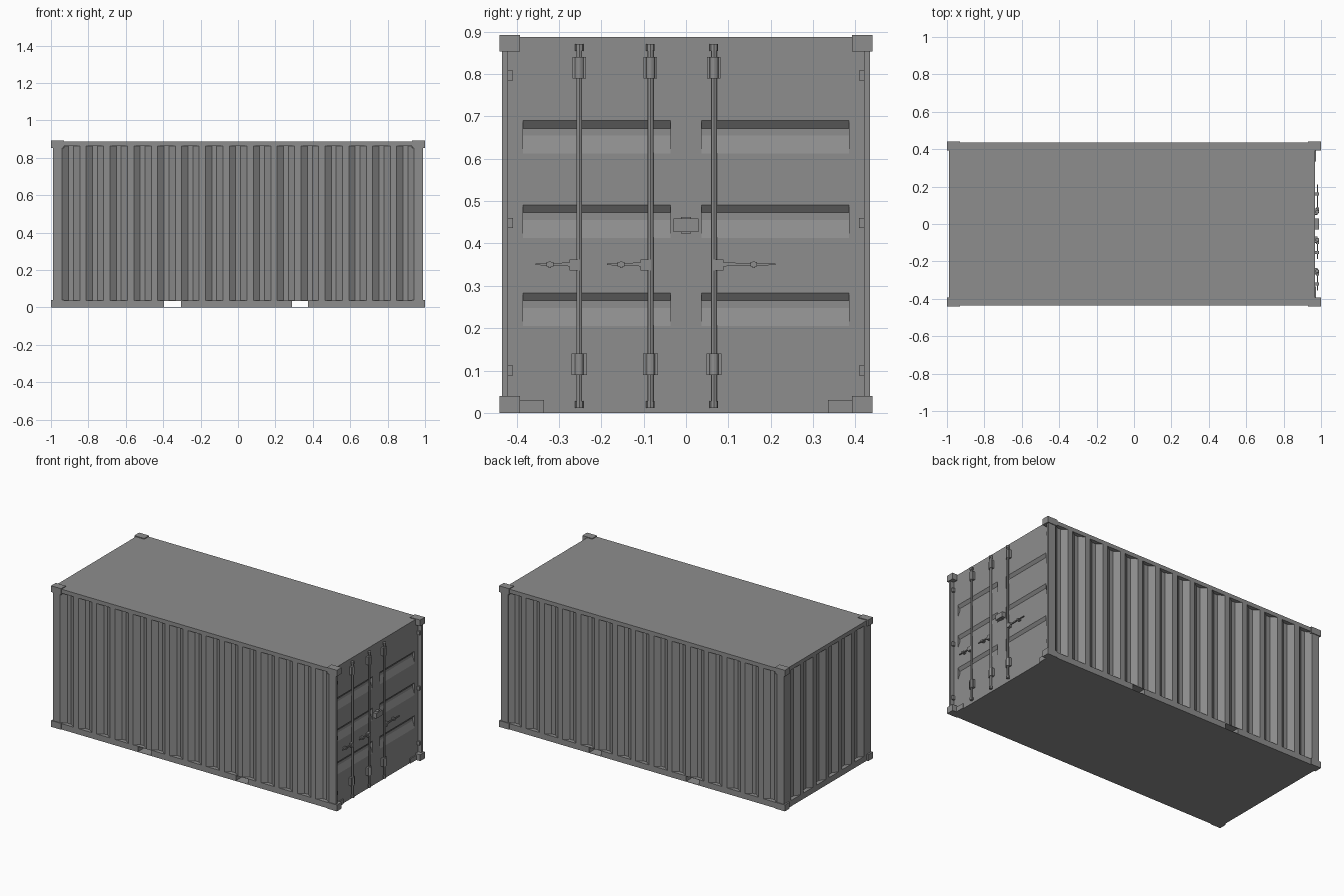
import bpy, bmesh
from mathutils import Vector

if "Cube" in bpy.data.objects:
    bpy.data.objects.remove(bpy.data.objects["Cube"])

grey = bpy.data.materials.new("container_grey")
grey.use_nodes = True
grey.diffuse_color = (0.27, 0.27, 0.27, 1)
grey.node_tree.nodes["Principled BSDF"].inputs["Base Color"].default_value = (0.27, 0.27, 0.27, 1)


def finish(name, bm):
    bmesh.ops.recalc_face_normals(bm, faces=bm.faces)
    mesh = bpy.data.meshes.new(name)
    bm.to_mesh(mesh)
    bm.free()
    mesh.materials.append(grey)
    obj = bpy.data.objects.new(name, mesh)
    bpy.context.collection.objects.link(obj)
    return obj


def prism(name, points, direction):
    """Extrude a closed outline along a direction."""
    bm = bmesh.new()
    face = bm.faces.new([bm.verts.new(p) for p in points])
    new = bmesh.ops.extrude_face_region(bm, geom=[face], use_keep_orig=True)
    verts = [g for g in new["geom"] if isinstance(g, bmesh.types.BMVert)]
    bmesh.ops.translate(bm, vec=Vector(direction), verts=verts)
    return finish(name, bm)


def box(name, x, y, z):
    outline = [(x[0], y[0], z[0]), (x[1], y[0], z[0]), (x[1], y[1], z[0]), (x[0], y[1], z[0])]
    return prism(name, outline, (0, 0, z[1] - z[0]))


def rod(name, x, y, z0, z1, radius, sides=12):
    bm = bmesh.new()
    bmesh.ops.create_cone(bm, cap_ends=True, segments=sides, radius1=radius,
                          radius2=radius, depth=z1 - z0)
    bmesh.ops.translate(bm, vec=(x, y, (z0 + z1) / 2), verts=bm.verts)
    obj = finish(name, bm)
    bpy.ops.object.select_all(action="DESELECT")
    obj.select_set(True)
    bpy.context.view_layer.objects.active = obj
    bpy.ops.object.shade_smooth_by_angle()
    return obj


def cut(obj, cutter):
    cutter.hide_render = True
    mod = obj.modifiers.new("cut", "BOOLEAN")
    mod.operation, mod.solver, mod.object = "DIFFERENCE", "EXACT", cutter
    bpy.context.view_layer.objects.active = obj
    bpy.ops.object.modifier_apply(modifier=mod.name)
    bpy.data.objects.remove(cutter)


def grooves(start, count, edge, depth=0.025, pitch=0.1277):
    """Trapezoid corrugation as (along, across) pairs."""
    out = []
    for i in range(count):
        s = start + i * pitch
        out += [(s, edge), (s + 0.034, edge + depth), (s + 0.06, edge + depth), (s + 0.094, edge)]
    return out


LEFT, DOOR, SIDE = -0.99, 0.967, 0.435
RAIL, EAVE, TOP = 0.037, 0.862, 0.887

# Corrugated walls: front, back and closed end in one outline
front = grooves(-0.94, 15, -SIDE)
end = grooves(-0.367, 6, LEFT)
outline = [(LEFT, -SIDE)] + front + [(0.95, -SIDE), (0.95, SIDE)]
outline += [(x, -y) for x, y in reversed(front)] + [(LEFT, SIDE)]
outline += [(x, y) for y, x in reversed(end)]
prism("corrugated_walls", [(x, y, RAIL) for x, y in outline], (0, 0, EAVE - RAIL))

# Roof and base with two fork pockets
box("roof", (LEFT, DOOR), (-SIDE, SIDE), (EAVE, TOP))
base = box("base", (LEFT, DOOR), (-SIDE, SIDE), (0, RAIL))
for x in [(-0.396, -0.305), (0.289, 0.374)]:
    cut(base, box("pocket_cutter", x, (-0.5, 0.5), (0.002, 0.035)))

# Door wall with six pressed panels
door = box("doors", (0.945, DOOR), (-SIDE, SIDE), (RAIL, EAVE))
for z in (0.205, 0.413, 0.612):
    for y in (-0.385, 0.037):
        profile = [(DOOR, z), (DOOR - 0.014, z + 0.043), (DOOR - 0.014, z + 0.06),
                   (DOOR, z + 0.078), (DOOR + 0.02, z + 0.078), (DOOR + 0.02, z)]
        cut(door, prism("panel_cutter", [(px, y, pz) for px, pz in profile], (0, 0.348, 0)))


def sides(s, a, b):
    return tuple(sorted((s * a, s * b)))


# Corner castings, door posts, sill plates and hinges
for s, word in ((-1, "right"), (1, "left")):
    for ex in (-1, 1):
        place = "door" if ex > 0 else "end"
        for level, z in (("lower", (0, 0.04)), ("upper", (0.853, 0.892))):
            box(f"{level}_{place}_casting_{word}", sides(ex, 0.93, 1), sides(s, 0.392, 0.44), z)
    box(f"door_post_{word}", (0.94, 0.99), sides(s, 0.42, SIDE), (0.02, 0.87))
    box(f"sill_plate_{word}", (0.96, 0.973), sides(s, 0.335, 0.395), (0, 0.03))
    for z in (0.1, 0.448, 0.797):
        box(f"hinge_{word}", (0.96, 0.984), sides(s, 0.408, 0.422), (z - 0.012, z + 0.012))

# Locking rods with keepers, guides and handles
ROD_X = 0.979
for y, swing, length in ((-0.252, -1, 0.08), (-0.084, -1, 0.08), (0.066, 1, 0.122)):
    rod("locking_rod", ROD_X, y, 0.015, 0.87, 0.007)
    for z in (0.012, 0.855):
        rod("rod_cam", ROD_X, y, z, z + 0.016, 0.01, 8)
    for z, half in ((0.09, 0.018), (0.79, 0.016)):
        box("rod_guide", (0.96, 0.981), (y - half, y + half), (z, z + 0.05))
        rod("guide_sleeve", ROD_X, y, z, z + 0.05, 0.011)
    box("handle_hub", (0.972, 0.988), tuple(sorted((y, y + swing * 0.023))), (0.336, 0.362))
    tip = y + swing * (0.023 + length)
    grip = [(0.979, y + swing * 0.02, 0.346), (0.979, tip, 0.349),
            (0.979, tip, 0.353), (0.979, y + swing * 0.02, 0.355)]
    prism("handle", grip, (0.006, 0, 0))
    mid = y + swing * (0.023 + length * 0.58)
    box("handle_catch", (0.96, 0.989), (mid - 0.008, mid + 0.008), (0.346, 0.356))
    box("catch_pin", (0.97, 0.987), (mid - 0.003, mid + 0.003), (0.342, 0.358))

# Lock box across the two doors
box("lock_box", (0.96, 0.99), (-0.03, 0.029), (0.427, 0.459))
box("lock_box_lip", (0.96, 0.984), (-0.012, 0.012), (0.424, 0.463))
